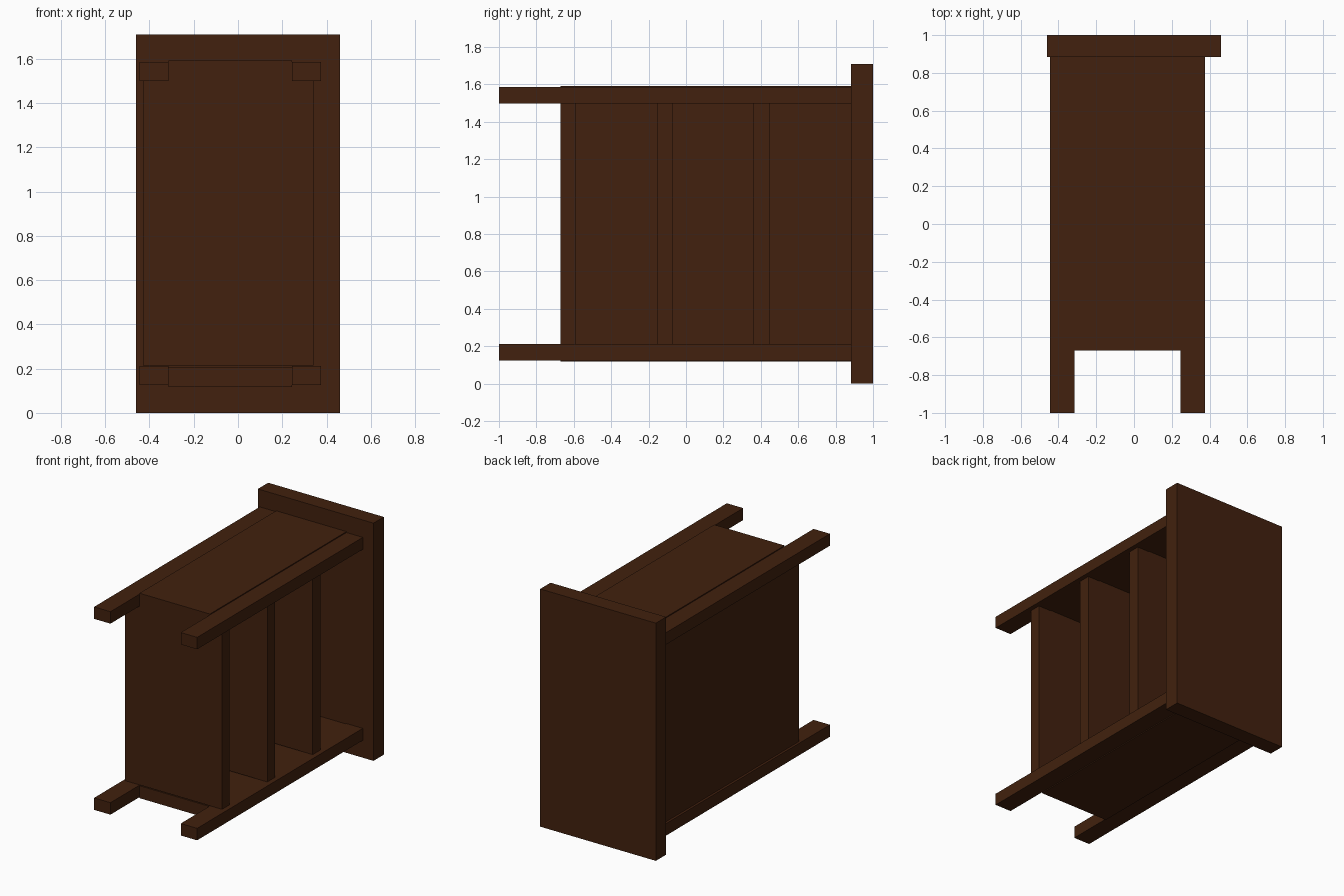
import bpy
import bmesh
from mathutils import Vector

old = bpy.data.objects.get("Cube")
if old:
    bpy.data.objects.remove(old, do_unlink=True)

# Single dark wood colour
wood = bpy.data.materials.new("dark_brown_wood")
wood.use_nodes = True
colour = (0.054, 0.0152, 0.0044, 1)
wood.diffuse_color = colour
bsdf = wood.node_tree.nodes["Principled BSDF"]
bsdf.inputs["Base Color"].default_value = colour
bsdf.inputs["Roughness"].default_value = 0.8


def board(name, xs, ys, zs):
    """Box spanning the given (min, max) ranges."""
    bm = bmesh.new()
    bmesh.ops.create_cube(bm, size=1)
    for v in bm.verts:
        v.co = Vector([lo + (c + 0.5) * (hi - lo)
                       for c, (lo, hi) in zip(v.co, (xs, ys, zs))])
    mesh = bpy.data.meshes.new(name)
    bm.to_mesh(mesh)
    bm.free()
    mesh.materials.append(wood)
    obj = bpy.data.objects.new(name, mesh)
    bpy.context.collection.objects.link(obj)
    return obj


HEIGHT = 1.71
TOP_Y = 0.883          # inner face of the table top
SHELF_Z = (0.213, 1.503)


def mirrored(lo, hi):
    """Range reflected across the mid height."""
    return (HEIGHT - hi, HEIGHT - lo)


# Table top, standing upright at the back
board("table_top", (-0.46, 0.46), (TOP_Y, 1), (0, HEIGHT))

# Four square legs and the two side panels between them
for side, place in (("lower", lambda a, b: (a, b)), ("upper", mirrored)):
    for name, xs in (("rear", (-0.445, -0.315)), ("open", (0.245, 0.375))):
        board(f"{side}_{name}_leg", xs, (-1, TOP_Y), place(0.125, 0.211))
    board(f"{side}_side_panel", (-0.315, 0.245), (-0.67, TOP_Y),
          place(0.118, 0.207))

# Closed back of the cabinet
board("back_panel", (-0.43, -0.345), (-0.67, TOP_Y), SHELF_Z)

# Bottom board and two shelves
for name, ys in (("bottom_board", (-0.67, -0.587)),
                 ("lower_shelf", (-0.155, -0.07)),
                 ("upper_shelf", (0.36, 0.447))):
    board(name, (-0.345, 0.342), ys, SHELF_Z)
